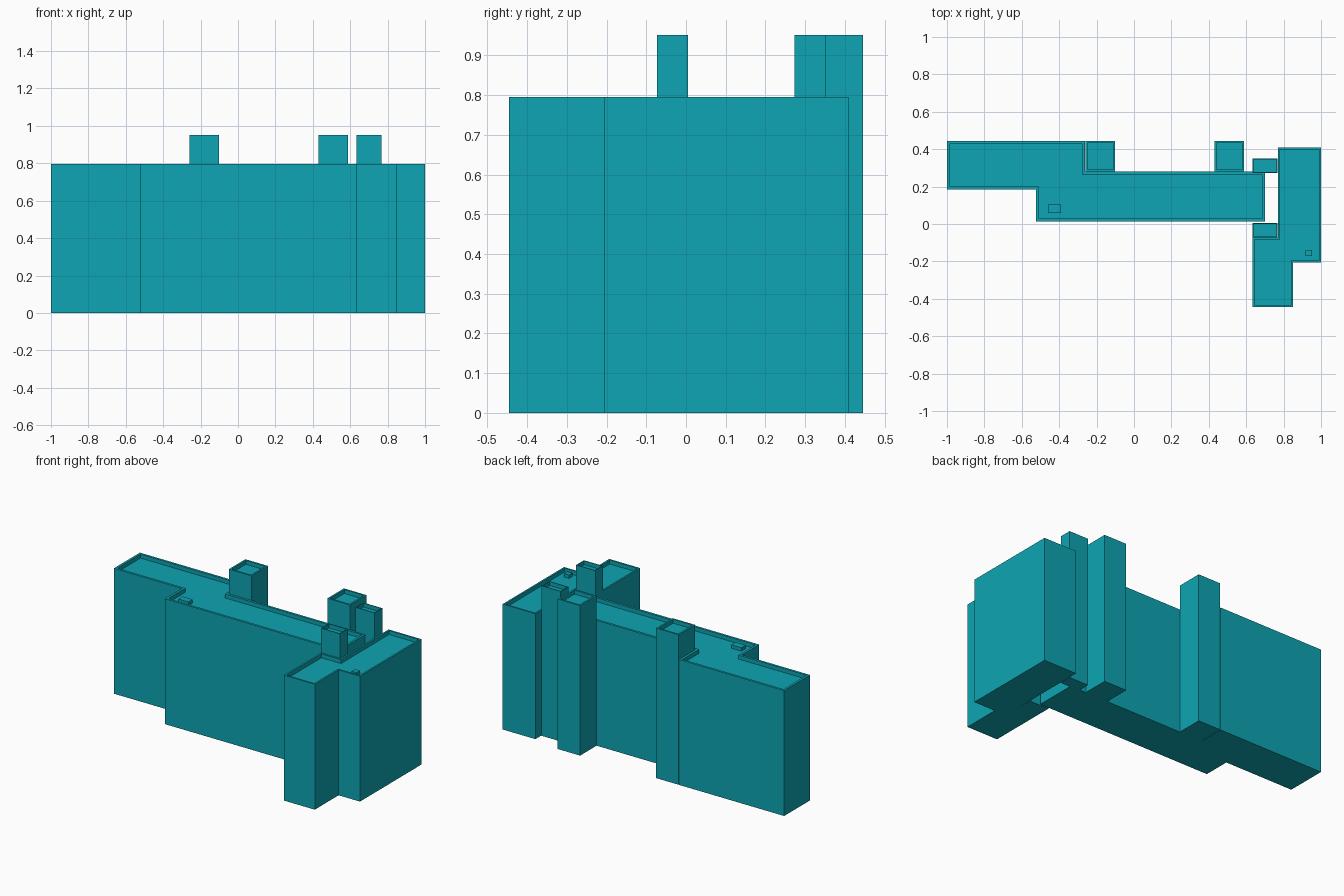
import bpy, bmesh

if "Cube" in bpy.data.objects:
    bpy.data.objects.remove(bpy.data.objects["Cube"])

teal = bpy.data.materials.new("teal")
teal.diffuse_color = (0.004, 0.376, 0.451, 1)
teal.use_nodes = True
teal.node_tree.nodes["Principled BSDF"].inputs["Base Color"].default_value = teal.diffuse_color


def prism(name, outline, z0, z1, rim=0, recess=0):
    """Extrude a counter-clockwise outline; rim > 0 sinks the roof inside a parapet."""
    bm = bmesh.new()
    base = bm.faces.new([bm.verts.new((x, y, z0)) for x, y in outline])
    ext = bmesh.ops.extrude_face_region(bm, geom=[base], use_keep_orig=True)
    top = [g for g in ext["geom"] if isinstance(g, bmesh.types.BMFace)][0]
    bmesh.ops.translate(bm, verts=top.verts, vec=(0, 0, z1 - z0))
    bmesh.ops.recalc_face_normals(bm, faces=bm.faces)
    if rim:
        bmesh.ops.inset_region(bm, faces=[top], thickness=rim, use_even_offset=True)
        bmesh.ops.inset_region(bm, faces=[top], thickness=0, depth=0)
        bmesh.ops.translate(bm, verts=top.verts, vec=(0, 0, -recess))
    me = bpy.data.meshes.new(name)
    bm.to_mesh(me)
    bm.free()
    me.materials.append(teal)
    ob = bpy.data.objects.new(name, me)
    bpy.context.collection.objects.link(ob)
    return ob


def rect(x0, x1, y0, y1):
    return [(x0, y0), (x1, y0), (x1, y1), (x0, y1)]


H, TOWER, RECESS = 0.795, 0.951, 0.025

# Long stepped block
prism("long_block", [(-1, 0.185), (-0.523, 0.185), (-0.523, 0.014), (0.70, 0.014),
                     (0.70, 0.28), (-0.263, 0.28), (-0.263, 0.445), (-1, 0.445)],
      0, H, 0.015, RECESS)

# Stepped cross block at the right end
prism("end_block", [(0.633, -0.445), (0.85, -0.445), (0.85, -0.206), (1, -0.206),
                    (1, 0.409), (0.77, 0.409), (0.77, -0.073), (0.633, -0.073)],
      0, H, 0.011, RECESS)

# Stair towers, standing from the ground
prism("back_tower_left", rect(-0.26, -0.102, 0.28, 0.445), 0, TOWER, 0.011, RECESS)
prism("back_tower_right", rect(0.431, 0.589, 0.28, 0.445), 0, TOWER, 0.011, RECESS)
prism("link_tower_back", rect(0.633, 0.767, 0.273, 0.351), 0, TOWER, 0.005, RECESS)
prism("link_tower_front", rect(0.633, 0.767, -0.073, 0.005), 0, TOWER, 0.005, RECESS)

# Small roof boxes
prism("roof_box_long", rect(-0.46, -0.39, 0.06, 0.103), H - RECESS, H - 0.003)
prism("roof_box_end", rect(0.918, 0.952, -0.172, -0.138), H - RECESS, H - 0.003)
